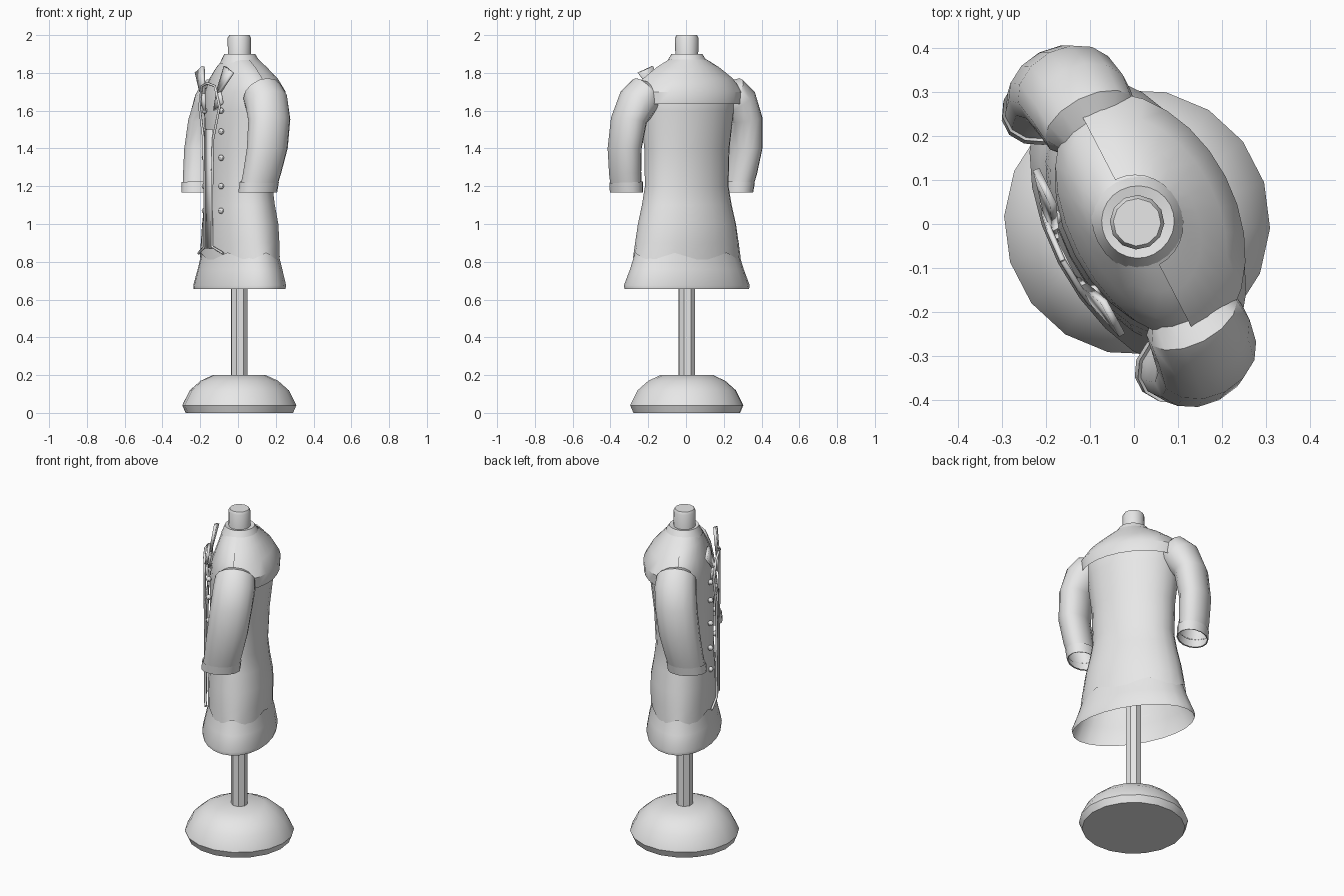
import bpy, bmesh, math
from mathutils import Matrix, Vector

if "Cube" in bpy.data.objects:
    bpy.data.objects.remove(bpy.data.objects["Cube"])

# One light grey for everything
grey = bpy.data.materials.new("light_grey")
grey.use_nodes = True
COLOR = (0.8, 0.8, 0.8, 1)
grey.diffuse_color = COLOR
grey.node_tree.nodes["Principled BSDF"].inputs["Base Color"].default_value = COLOR

# The coat is turned on its stand; parts are built facing local -y
TURN = Matrix.Translation((0.007, 0.004, 0)) @ Matrix.Rotation(math.radians(-62.6), 4, "Z")
meshes = []


def add(name, data):
    obj = bpy.data.objects.new(name, data)
    bpy.context.collection.objects.link(obj)
    obj.matrix_world = TURN
    data.materials.append(grey)
    if isinstance(data, bpy.types.Mesh):
        meshes.append(obj)
    return obj


def loft(name, rings, closed=True, cap_start=False, cap_end=False):
    """Skin a list of equally long point rings."""
    bm = bmesh.new()
    rows = [[bm.verts.new(p) for p in ring] for ring in rings]
    n = len(rows[0])
    for low, high in zip(rows, rows[1:]):
        for i in range(n if closed else n - 1):
            j = (i + 1) % n
            bm.faces.new((low[i], low[j], high[j], high[i]))
    if cap_start:
        bm.faces.new(rows[0][::-1])
    if cap_end:
        bm.faces.new(rows[-1])
    bmesh.ops.recalc_face_normals(bm, faces=bm.faces)
    mesh = bpy.data.meshes.new(name)
    bm.to_mesh(mesh)
    bm.free()
    return add(name, mesh)


def oval(z, width, front, back, n=24, wave=0.0):
    """Horizontal ring with its own depth at front and back."""
    ring = []
    for i in range(n):
        t = math.tau * i / n
        depth = back if math.sin(t) > 0 else front
        ring.append((width * math.cos(t), depth * math.sin(t), z + wave * math.cos(6 * t)))
    return ring


def lathe(name, profile, n):
    return loft(name, [oval(z, r, r, r, n) for r, z in profile], cap_start=True, cap_end=True)


# Stand
lathe("base", [(0.285, 0), (0.302, 0.04), (0.298, 0.05), (0.262, 0.12),
               (0.205, 0.17), (0.14, 0.2)], 18)
lathe("pole", [(0.046, 0.19), (0.046, 1.86)], 8)
lathe("neck_peg", [(0.06, 1.85), (0.062, 1.985), (0.054, 2.0)], 12)

# Coat body, with a scalloped lower edge
loft("coat_body", [
    oval(0.825, 0.307, 0.172, 0.182, wave=0.022),
    oval(0.9, 0.295, 0.172, 0.185),
    oval(1.0, 0.278, 0.17, 0.185),
    oval(1.1, 0.254, 0.165, 0.168),
    oval(1.2, 0.236, 0.16, 0.157),
    oval(1.4, 0.24, 0.16, 0.167),
    oval(1.6, 0.265, 0.16, 0.19),
    oval(1.7, 0.28, 0.15, 0.195),
    oval(1.77, 0.245, 0.125, 0.16),
    oval(1.83, 0.17, 0.105, 0.125),
    oval(1.87, 0.1, 0.085, 0.095)])

# Flared skirt, open underneath
loft("skirt", [
    oval(0.655, 0.356, 0.2, 0.204),
    oval(0.675, 0.36, 0.202, 0.208),
    oval(0.76, 0.325, 0.183, 0.194),
    oval(0.83, 0.302, 0.168, 0.178),
    oval(0.88, 0.285, 0.16, 0.172)])

# Collar band closed around the peg
loft("collar", [
    oval(1.85, 0.115, 0.1, 0.11),
    oval(1.875, 0.098, 0.09, 0.1),
    oval(1.9, 0.082, 0.08, 0.085),
    oval(1.895, 0.055, 0.055, 0.055)])

# Back yoke, a loose half cape over the shoulders
yoke_rows = [(1.635, 0.305, 0.222), (1.7, 0.31, 0.226), (1.77, 0.26, 0.186),
             (1.83, 0.18, 0.135), (1.87, 0.108, 0.103)]
yoke = []
for z, width, depth in yoke_rows:
    angles = [math.pi * (i / 14) for i in range(15)]
    yoke.append([(width * math.cos(t), depth * math.sin(t), z) for t in angles])
loft("back_yoke", yoke, closed=False)


# Sleeves: across, back, height, half width, half depth, tilt
def tilted(side, u, b, z, ru, rb, tilt, n=14):
    a = math.radians(tilt)
    ring = []
    for i in range(n):
        t = math.tau * i / n
        c = ru * math.cos(t)
        ring.append((side * (u + c * math.cos(a)), b + rb * math.sin(t), z + c * math.sin(a)))
    return ring


sleeve_rows = [
    (0.21, 0.01, 1.69, 0.06, 0.08, 80),
    (0.25, 0.01, 1.685, 0.105, 0.112, 56),
    (0.293, 0.01, 1.645, 0.108, 0.118, 34),
    (0.345, 0, 1.55, 0.09, 0.118, 10),
    (0.36, -0.02, 1.4, 0.084, 0.115, 0),
    (0.345, -0.043, 1.27, 0.08, 0.107, -5),
    (0.333, -0.055, 1.205, 0.077, 0.103, -4)]
cuff_rows = [
    (0.334, -0.054, 1.21, 0.076, 0.102, -3),
    (0.334, -0.054, 1.222, 0.084, 0.11, -3),
    (0.328, -0.06, 1.168, 0.083, 0.109, 0),
    (0.328, -0.06, 1.17, 0.076, 0.102, 0)]
for side, label in ((1, "left"), (-1, "right")):
    loft(label + "_sleeve", [tilted(side, *r) for r in sleeve_rows], cap_start=True)
    loft(label + "_cuff", [tilted(side, *r) for r in cuff_rows])


# Front trim
def plate(name, points, thickness):
    mesh = bpy.data.meshes.new(name)
    mesh.from_pydata(points, [], [tuple(range(len(points)))])
    obj = add(name, mesh)
    mod = obj.modifiers.new("thickness", "SOLIDIFY")
    mod.thickness = thickness
    mod.offset = 0


def cord(name, points, radius=0.007):
    curve = bpy.data.curves.new(name, "CURVE")
    curve.dimensions = "3D"
    curve.bevel_depth = radius
    curve.bevel_resolution = 1
    curve.use_fill_caps = True
    line = curve.splines.new("POLY")
    line.points.add(len(points) - 1)
    for p, co in zip(line.points, points):
        p.co = (*co, 1)
    add(name, curve)


for side, label in ((1, "left"), (-1, "right")):
    # Upright lapel flap and the lower lapel
    plate(label + "_lapel_tip", [
        (side * 0.07, -0.172, 1.69), (side * 0.115, -0.172, 1.7),
        (side * 0.212, -0.148, 1.8), (side * 0.125, -0.15, 1.835)], 0.016)
    plate(label + "_lapel", [
        (side * 0.05, -0.178, 1.6), (side * 0.13, -0.165, 1.64),
        (side * 0.115, -0.17, 1.7), (side * 0.07, -0.172, 1.69)], 0.01)
    # Edge cord running down to a small foot at the hem
    cord(label + "_edge_cord", [
        (0, -0.19, 1.745), (side * 0.075, -0.185, 1.73), (side * 0.115, -0.178, 1.62),
        (side * 0.055, -0.185, 1.45), (side * 0.043, -0.185, 1.2),
        (side * 0.043, -0.185, 0.88), (side * 0.14, -0.17, 0.845)])
    # Buttons
    for k, z in enumerate((1.07, 1.2, 1.35, 1.49, 1.6)):
        bm = bmesh.new()
        bmesh.ops.create_uvsphere(
            bm, u_segments=8, v_segments=6, radius=0.016,
            matrix=Matrix.Translation((side * 0.095, -0.158, z)))
        mesh = bpy.data.meshes.new("button")
        bm.to_mesh(mesh)
        bm.free()
        add(f"{label}_button_{k + 1}", mesh)

# Centre placket between the cords
plate("placket", [(-0.043, -0.182, 0.87), (0.043, -0.182, 0.87),
                  (0.043, -0.182, 1.5), (-0.043, -0.182, 1.5)], 0.006)

# Smooth shading with sharp edges kept
bpy.ops.object.select_all(action="DESELECT")
for obj in meshes:
    obj.select_set(True)
bpy.context.view_layer.objects.active = meshes[0]
bpy.ops.object.shade_smooth_by_angle(angle=math.radians(35))
